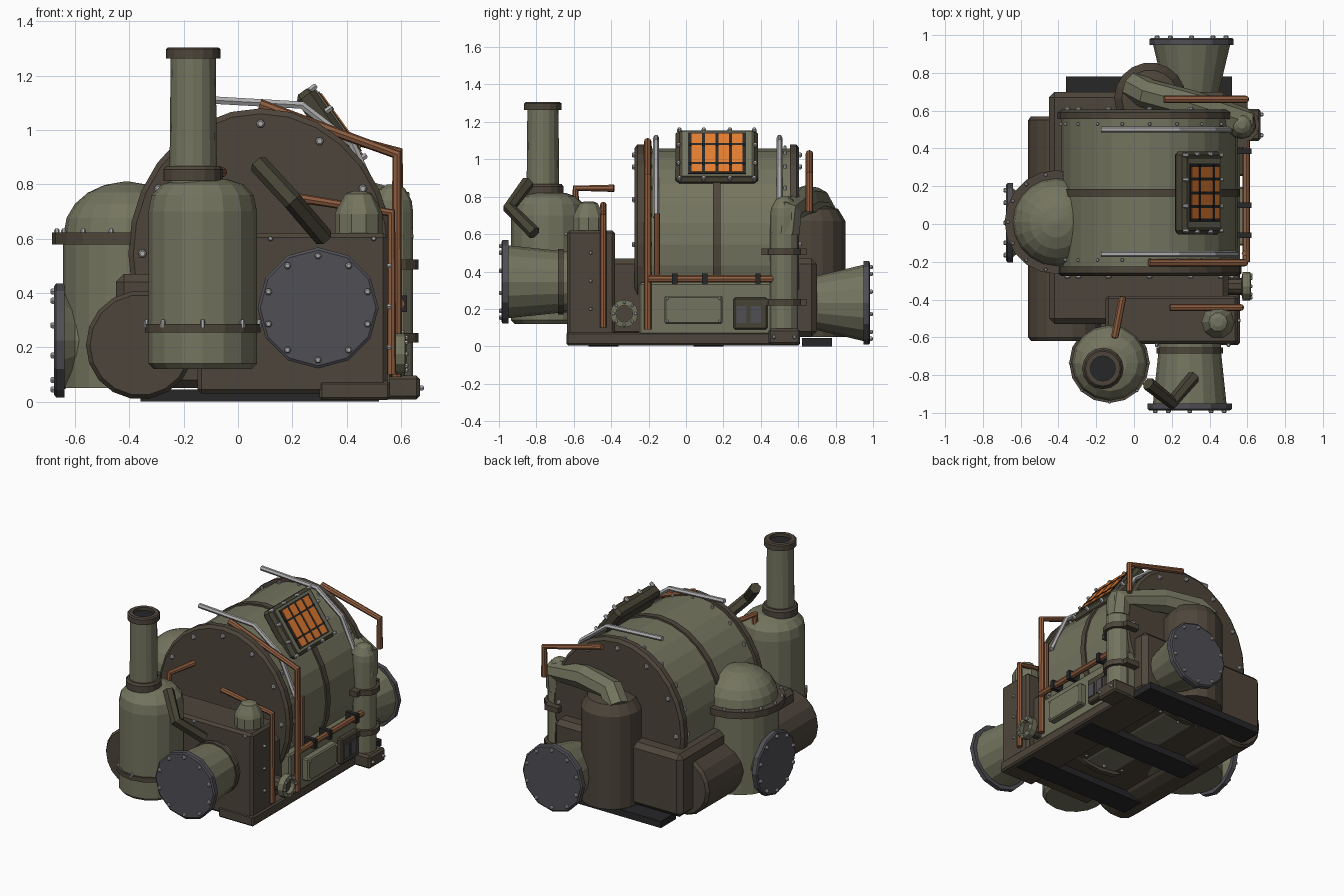
import bpy, bmesh, math
from mathutils import Vector, Matrix

if "Cube" in bpy.data.objects:
    bpy.data.objects.remove(bpy.data.objects["Cube"])

def mat(name, r, g, b):
    m = bpy.data.materials.new(name)
    m.diffuse_color = (r, g, b, 1)
    m.use_nodes = True
    m.node_tree.nodes["Principled BSDF"].inputs["Base Color"].default_value = m.diffuse_color
    return m

GREEN = mat("olive_green", .175, .175, .115)
BROWN = mat("dark_brown", .075, .06, .043)
OLIVE = mat("dark_olive", .062, .056, .036)
BLACK = mat("near_black", .02, .02, .022)
GREY = mat("slate_grey", .08, .078, .09)
COPPER = mat("copper", .27, .11, .05)
ORANGE = mat("glowing_orange", .75, .2, .03)
STEEL = mat("light_steel", .42, .42, .42)
X, Y, Z = Vector((1, 0, 0)), Vector((0, 1, 0)), Vector((0, 0, 1))

def finish(name, bm, m):
    bmesh.ops.recalc_face_normals(bm, faces=bm.faces)
    me = bpy.data.meshes.new(name)
    bm.to_mesh(me)
    bm.free()
    me.materials.append(m)
    ob = bpy.data.objects.new(name, me)
    bpy.context.collection.objects.link(ob)
    return ob

def add_lathe(bm, profile, n, loc, axis, scale=(1, 1, 1)):
    M = Matrix.Translation(loc) @ Matrix.Diagonal((*scale, 1)) @ axis.to_track_quat('Z', 'Y').to_matrix().to_4x4()
    rings = [[bm.verts.new(M @ Vector((r * math.cos(a), r * math.sin(a), h)))
              for a in (2 * math.pi * i / n for i in range(n))] for r, h in profile]
    for p, q in zip(rings, rings[1:]):
        for i in range(n):
            bm.faces.new((p[i], p[(i + 1) % n], q[(i + 1) % n], q[i]))
    bm.faces.new(rings[0])
    bm.faces.new(rings[-1])

def lathe(name, m, profile, loc, axis=Z, n=16, scale=(1, 1, 1)):
    bm = bmesh.new()
    add_lathe(bm, profile, n, loc, axis, scale)
    return finish(name, bm, m)

def box(name, m, lo, hi, bevel=0, rot=0, off=(0, 0, 0)):
    """Box between two corners, optionally chamfered and turned about y."""
    bm = bmesh.new()
    lo, hi = Vector(lo), Vector(hi)
    bmesh.ops.create_cube(bm, size=1)
    for v in bm.verts:
        v.co = (lo + hi) / 2 + Vector(a * b for a, b in zip(v.co, hi - lo))
    if bevel:
        bmesh.ops.bevel(bm, geom=bm.edges[:], offset=bevel, segments=1, affect='EDGES')
    bm.transform(Matrix.Translation(off) @ Matrix.Rotation(rot, 4, 'Y'))
    return finish(name, bm, m)

def tube(name, m, pts, r, res=2):
    cu = bpy.data.curves.new(name, 'CURVE')
    cu.dimensions = '3D'
    cu.bevel_depth, cu.bevel_resolution, cu.use_fill_caps = r, res, True
    sp = cu.splines.new('POLY')
    sp.points.add(len(pts) - 1)
    for p, c in zip(sp.points, pts):
        p.co = (*c, 1)
    sp.use_smooth = False
    ob = bpy.data.objects.new(name, cu)
    bpy.context.collection.objects.link(ob)
    cu.materials.append(m)
    return ob

def bolts(name, pts, axis, r=.013, h=.015):
    bm = bmesh.new()
    for p in pts:
        add_lathe(bm, [(r, -h), (r, h * .6), (r * .6, h)], 6, p, axis)
    return finish(name, bm, STEEL)

def circle(c, axis, r, n, rz=None):
    rz = rz or r
    out = []
    for i in range(n):
        a = 2 * math.pi * (i + (.5 if n == 10 else 0)) / n
        u, v = r * math.cos(a), rz * math.sin(a)
        d = (0, u, v) if axis == X else (u, 0, v) if axis == Y else (u, v, 0)
        out.append(Vector(c) + Vector(d))
    return out

# main boiler: elliptical drum with end caps and a centre band
BC, BS = (.083, 0, .545), (.91, 1, 1)
lathe("boiler_drum", GREEN, [(.512, -.24), (.512, .57)], BC, Y, 28, BS)
lathe("boiler_band", BROWN, [(.524, .145), (.524, .185)], BC, Y, 28, BS)
lathe("front_end_cap", BROWN, [(.515, -.275), (.535, -.26), (.535, -.225)], BC, Y, 28, BS)
lathe("back_end_cap", BROWN, [(.535, .555), (.535, .59), (.515, .605)], BC, Y, 28, BS)
for nm, y in (("front_cap_bolts", -.275), ("back_cap_bolts", .605)):
    bolts(nm, circle((.083, y, .545), Y, .435, 12, .478), Y if y > 0 else -Y, .016)
for nm, y in (("front_rim_bolts", -.19), ("back_rim_bolts", .53)):
    bolts(nm, circle((.083, y, .545), Y, .47, 20, .516), Z, .01, .012)

# lower body
box("rear_body_box", BROWN, (-.45, -.53, .05), (.5, .7, .47), .03)
box("front_box", BROWN, (-.15, -.635, .03), (.55, -.38, .62), .015)
box("side_wall", GREEN, (.35, -.25, .06), (.56, .6, .34), .01)
box("side_sill", BROWN, (.3, -.64, .005), (.56, .61, .075), .01)
lathe("low_side_drum", BROWN, [(.185, -.62), (.2, -.6), (.2, .55), (.185, .57)], (-.36, 0, .208), Y, 18)
for i, y in enumerate((-.44, .12, .7)):
    box(f"skid_{i}", BLACK, (-.36, y - .08, 0), (.52, y + .08, .045))

# chimney tank and chimney
T = (-.13, -.735, 0)
lathe("chimney_tank", GREEN, [(.18, .12), (.2, .14), (.2, .7), (.188, .76), (.15, .8), (.09, .82)], T)
lathe("tank_band", BROWN, [(.213, .255), (.213, .285)], T)
bolts("tank_band_bolts", circle((-.13, -.735, .287), Z, .207, 8), Z, .009)
C = (-.165, -.765, 0)
lathe("chimney_pipe", GREEN, [(.088, .78), (.083, 1.28)], C)
lathe("chimney_base_collar", BROWN, [(.11, .812), (.11, .855), (.1, .868)], C)
lathe("chimney_top_collar", BROWN, [(.1, 1.263), (.1, 1.298), (.092, 1.305), (.066, 1.305), (.066, 1.27)], C)
lathe("chimney_hole", BLACK, [(.066, 1.28), (.066, 1.286)], C)

# left dome vessel
V = (-.41, .01, 0)
dome = [(.232 * math.cos(a), .62 + .19 * math.sin(a)) for a in (math.pi / 2 * i / 5.2 for i in range(6))]
lathe("dome_vessel", GREEN, [(.235, .05), (.235, .6)] + dome, V, Z, 20)
lathe("dome_flange", BROWN, [(.275, .578), (.275, .622)], V, Z, 20)
bolts("dome_flange_bolts", circle((-.41, .01, .622), Z, .257, 14), Z, .01)

# three flared pipes, each closed by a bolted disc: base point, axis, length, end radii
def outlet(name, base, axis, length, r0, r1, rf, n=12):
    lathe(name + "_cone", GREEN, [(r0, -.06), (r0, 0), (r1, length)], base, axis, 16)
    lathe(name + "_disc", GREY, [(rf, length - .005), (rf, length + .025), (rf - .01, length + .032)], base, axis, n)
    c = Vector(base) + axis * (length + .032)
    bolts(name + "_bolts", circle(c, X if axis.x else Y, rf * .86, 10), axis, .013, .014)

outlet("front_outlet", (.295, -.67, .345), -Y, .285, .165, .195, .223)
lathe("front_outlet_ring", BROWN, [(.175, 0), (.175, .03)], (.295, -.685, .345), Y)
outlet("back_outlet", (.305, .7, .232), Y, .253, .145, .205, .223)
outlet("left_outlet", (-.6, .007, .225), -X, .045, .15, .185, .21)

# rear canister and its elbow pipe
lathe("rear_canister", BROWN, [(.19, .05), (.19, .67), (.15, .735), (.09, .75)], (.085, .665, 0), Z, 18)
tube("elbow_pipe", GREEN, [(.0, .73, .7), (.07, .69, .775), (.3, .63, .78), (.57, .54, .72), (.57, .53, .6)], .08, 2)

# right rear standpipe with clamps and foot
S = (.57, .525, 0)
lathe("standpipe", GREEN, [(.075, .06), (.075, .7), (.07, .74), (.045, .785), (.02, .8)], S, Z, 12)
for i, z in enumerate((.235, .505)):
    lathe(f"standpipe_clamp_{i}", BROWN, [(.095, z - .018), (.095, z + .018)], S, Z, 12)
    box(f"clamp_lug_{i}", BROWN, (.5, .405, z - .018), (.6, .645, z + .018))
box("standpipe_foot", BROWN, (.5, .44, .008), (.67, .61, .095), .012)
bolts("foot_bolts", [(.67, .47, .05), (.67, .58, .05)], X, .011)

# small dome on the front box
lathe("small_dome", GREEN, [(.088, .6), (.088, .69), (.08, .71), (.05, .765), (.025, .775)], (.445, -.52, 0), Z, 10)

# roof vent with hot slats, tilted along the drum
VT, VO = .945, (.345, .165, 1.01)
def vent(name, m, x, y0, y1, z0, z1, bevel=0):
    box(name, m, (-x, y0, z0), (x, y1, z1), bevel, VT, VO)
vent("vent_frame", OLIVE, .17, -.22, .22, -.05, .03, .02)
vent("vent_plate", GREEN, .148, -.185, .185, 0, .036)
vent("vent_recess", BLACK, .135, -.155, .155, 0, .04)
for i in range(4):
    y = -.108 + .072 * i
    vent(f"vent_slat_{i}", ORANGE, .125, y - .028, y + .028, .02, .044)
for i, x in enumerate((-.055, .07)):
    box(f"vent_bar_{i}", BLACK, (x - .006, -.15, .03), (x + .006, .15, .047), 0, VT, VO)
VM = Matrix.Translation(VO) @ Matrix.Rotation(VT, 4, 'Y')
pts = [(sx * .158, y, .03) for sx in (-1, 1) for y in (-.2, -.07, .07, .2)] + [(x, s * .205, .03) for s in (-1, 1) for x in (-.06, .06)]
bolts("vent_bolts", [VM @ Vector(p) for p in pts], Vector((.81, 0, .586)), .012)

# steel rails over the drum
for nm, y in (("front_rail", -.16), ("back_rail", .5)):
    tube(nm, STEEL, [(-.175, y, 1.115), (.235, y, 1.092), (.42, y, .95), (.54, y, .69)], .016, 1)

# copper pipework
tube("front_tall_pipe", COPPER, [(.08, -.205, 1.095), (.585, -.205, .91), (.585, -.205, .09)], .02)
tube("back_tall_pipe", COPPER, [(.16, .66, 1.03), (.59, .66, .92), (.59, .66, .72)], .02)
tube("side_pipe", COPPER, [(.595, -.2, .36), (.595, .47, .36)], .02)
tube("short_riser", COPPER, [(.585, -.155, .36), (.585, -.155, .71)], .015)
tube("box_pipe", COPPER, [(.19, -.442, .755), (.565, -.442, .695), (.565, -.442, .1)], .018)
tube("tank_pipe", COPPER, [(-.1, -.59, .76), (-.1, -.59, .845), (-.06, -.385, .845)], .02)
for i, y in enumerate((-.06, .1, .385)):
    box(f"side_pipe_clip_{i}", BLACK, (.54, y - .014, .33), (.622, y + .014, .39))

# bent lever at the front
tube("bent_lever", OLIVE, [(.075, -.845, .875), (.2, -.945, .74), (.315, -.81, .605)], .036, 1)

# side details: valve wheel, name-less plate, gauge panel
bm = bmesh.new()
add_lathe(bm, [(.05, 0), (.075, .005), (.075, .045), (.045, .05), (.045, .02)], 12, (.57, -.33, .175), X)
finish("valve_wheel", bm, GREEN)
lathe("valve_hub", BROWN, [(.045, -.1), (.045, .022)], (.57, -.33, .175), X, 10)
bolts("valve_bolts", circle((.618, -.33, .175), X, .06, 8), X, .009, .01)
box("side_plate", GREEN, (.54, -.115, .12), (.605, .195, .27), .008)
bolts("side_plate_bolts", [(.605, y, z) for y in (-.1, .18) for z in (.135, .255)], X, .008, .008)
box("gauge_panel", OLIVE, (.54, .255, .09), (.595, .435, .26), .008)
for i, y in enumerate((.297, .373)):
    box(f"gauge_window_{i}", GREY, (.59, y - .027, .125), (.602, y + .027, .215))
bolts("front_box_bolts", [(x, -.635, .6) for x in (.12, .5)], -Y, .01)
bolts("box_side_bolts", [(.55, -.51, z) for z in (.2, .35, .5)], X, .01)
